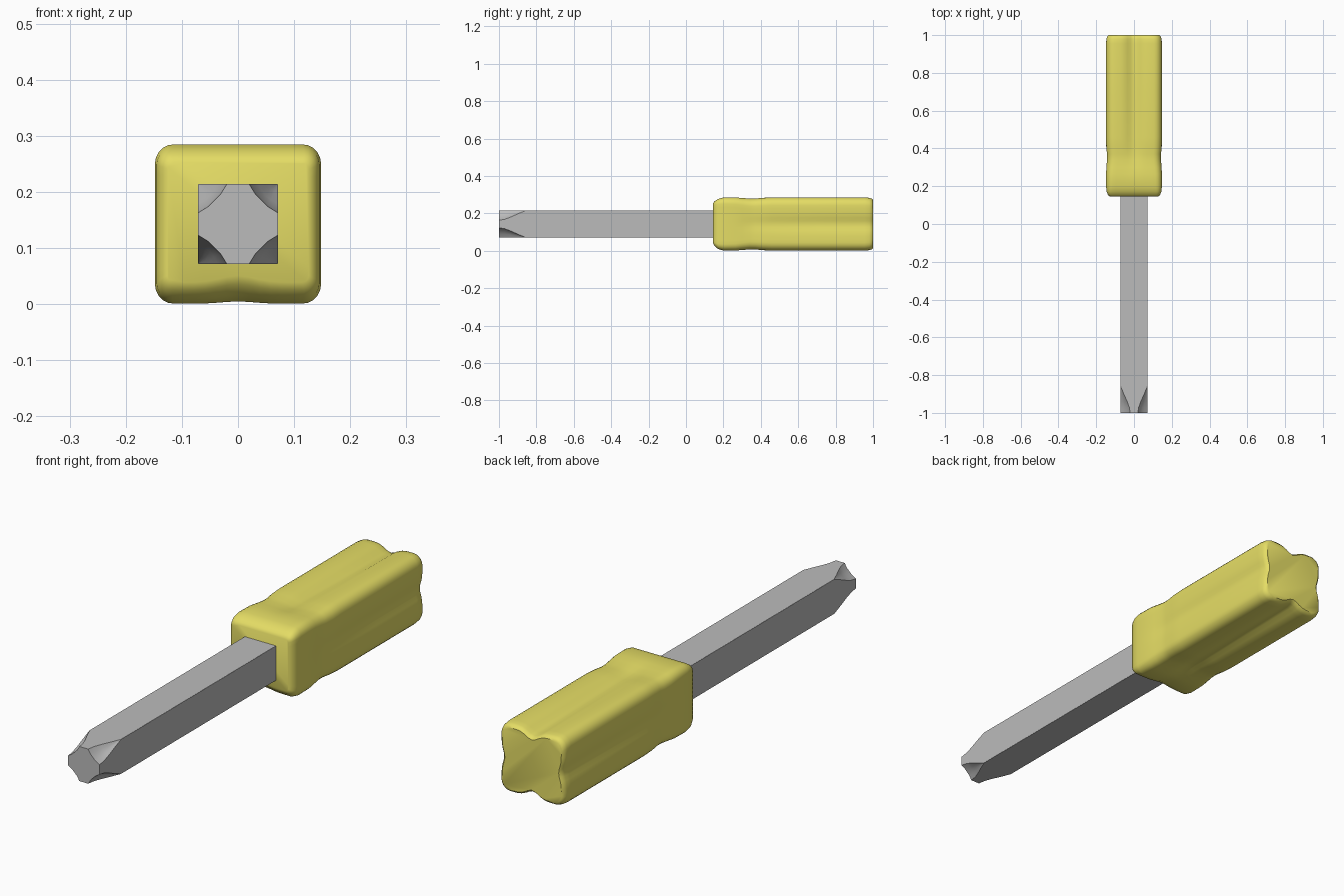
import bpy, bmesh, math

if "Cube" in bpy.data.objects:
    bpy.data.objects.remove(bpy.data.objects["Cube"])

MID = 0.143  # height of the tool's axis


def material(name, color):
    m = bpy.data.materials.new(name)
    m.diffuse_color = color
    m.use_nodes = True
    m.node_tree.nodes["Principled BSDF"].inputs["Base Color"].default_value = m.diffuse_color
    return m


def loft(name, rings):
    """Skin a list of equal-length rings (front to back) and cap both ends."""
    bm = bmesh.new()
    loops = [[bm.verts.new(p) for p in ring] for ring in rings]
    n = len(loops[0])
    for a, b in zip(loops, loops[1:]):
        for i in range(n):
            j = (i + 1) % n
            bm.faces.new((a[i], a[j], b[j], b[i]))
    bm.faces.new(loops[0])
    bm.faces.new(loops[-1])
    bmesh.ops.recalc_face_normals(bm, faces=bm.faces)
    me = bpy.data.meshes.new(name)
    bm.to_mesh(me)
    bm.free()
    ob = bpy.data.objects.new(name, me)
    bpy.context.collection.objects.link(ob)
    return ob


def handle_ring(y, hx, hz, r, top, bottom, side, dz=0.0):
    """Rounded rectangle with a soft groove along the middle of each face."""
    pts = []
    for q in range(4):
        sx, sz = [(1, 1), (-1, 1), (-1, -1), (1, -1)][q]
        for k in range(6):                                   # rounded corner
            a = math.pi / 2 * (q + k / 5)
            pts.append((sx * (hx - r) + r * math.cos(a), sz * (hz - r) + r * math.sin(a)))
        for k in range(1, 12):                               # grooved face
            t = 1 - 2 * k / 12
            dip = math.exp(-(t / 0.36) ** 2)
            if q == 0:
                pts.append((t * (hx - r), hz - top * dip))
            elif q == 1:
                pts.append((-hx + side * dip, t * (hz - r)))
            elif q == 2:
                pts.append((-t * (hx - r), -hz + bottom * dip))
            else:
                pts.append((hx - side * dip, -t * (hz - r)))
    return [(x, y, MID + dz + z) for x, z in pts]


# Handle: collar, shallow neck, grooved grip, rounded butt
stations = [
    (0.145, 0.126, 0.107, 0.012, 0.000, 0.012, 0.000, 0.003),
    (0.153, 0.138, 0.120, 0.020, 0.000, 0.011, 0.000, 0.002),
    (0.172, 0.145, 0.134, 0.028, 0.000, 0.008, 0.000),
    (0.200, 0.148, 0.142, 0.034, 0.000, 0.004, 0.000),
    (0.265, 0.148, 0.142, 0.036, 0.000, 0.004, 0.000),
    (0.300, 0.146, 0.139, 0.038, 0.003, 0.006, 0.002),
    (0.340, 0.143, 0.136, 0.040, 0.006, 0.009, 0.004),
    (0.370, 0.143, 0.136, 0.040, 0.010, 0.012, 0.005),
    (0.410, 0.147, 0.140, 0.042, 0.014, 0.015, 0.006),
    (0.460, 0.148, 0.142, 0.042, 0.017, 0.017, 0.008),
    (0.700, 0.148, 0.142, 0.042, 0.022, 0.022, 0.011),
    (0.955, 0.148, 0.142, 0.042, 0.026, 0.026, 0.012),
    (0.980, 0.146, 0.140, 0.042, 0.027, 0.027, 0.012),
    (0.993, 0.142, 0.136, 0.040, 0.026, 0.026, 0.012),
    (1.000, 0.134, 0.128, 0.036, 0.025, 0.025, 0.012),
]
handle = loft("handle", [handle_ring(*s) for s in stations])
handle.data.materials.append(material("yellow_plastic", (0.78, 0.72, 0.13, 1)))


def blade_ring(y, w, c, a=0.071):
    """Square bar section whose corners sink into a cross shape."""
    corner = [(a, w), ((a + c) / 2 - (c - w) * 0.15, (w + c) / 2), (c, c),
              ((w + c) / 2, (a + c) / 2 - (c - w) * 0.15), (w, a)]
    pts = []
    for q in range(4):
        for x, z in corner:
            for _ in range(q):
                x, z = -z, x
            pts.append((x, y, MID + z))
    return pts


# Shaft: cross-head tip blending into a square bar that enters the handle
shaft = loft("shaft", [blade_ring(*s) for s in [
    (-1.00, 0.020, 0.042), (-0.97, 0.025, 0.044), (-0.94, 0.036, 0.050),
    (-0.90, 0.054, 0.061), (-0.86, 0.0705, 0.0707), (0.20, 0.0705, 0.0707)]])
shaft.data.materials.append(material("grey_steel", (0.5, 0.5, 0.5, 1)))

# Smooth grip, crisp bar
for ob, angle in ((handle, 40), (shaft, 15)):
    bpy.ops.object.select_all(action='DESELECT')
    ob.select_set(True)
    bpy.context.view_layer.objects.active = ob
    bpy.ops.object.shade_smooth_by_angle(angle=math.radians(angle))
